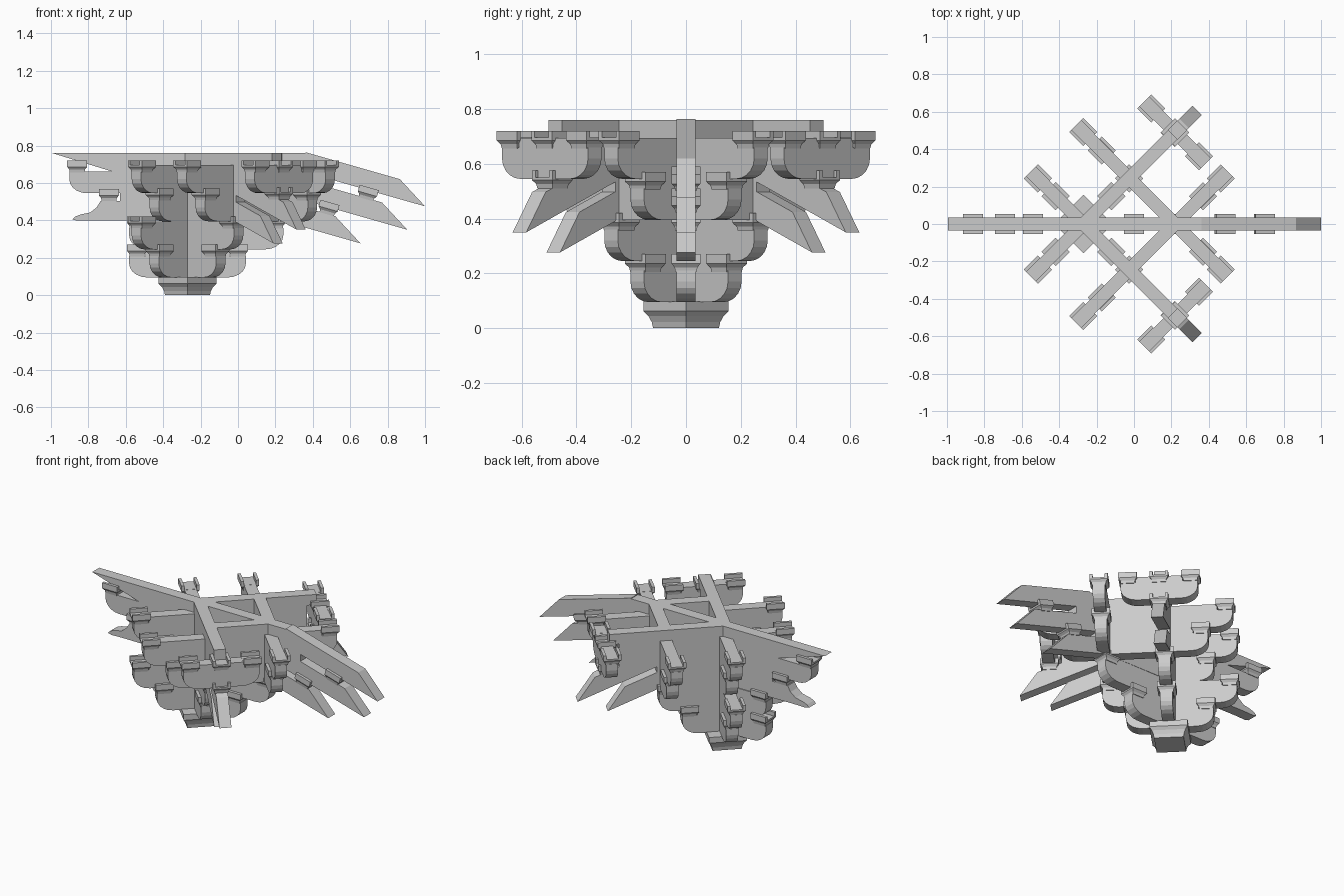
import bpy, bmesh, math
from mathutils import Matrix, Vector

if "Cube" in bpy.data.objects:
    bpy.data.objects.remove(bpy.data.objects["Cube"])

W = 0.07                      # timber thickness
BASES = [0.095, 0.245, 0.395, 0.545, 0.695]   # underside of each tier
SEAT = 0.115                  # height of a block seat above its tier
D = math.pi / 4
P0 = (-0.27, 0.0)


def frame(origin, ang, z=0.0):
    return Matrix.Translation((origin[0], origin[1], z)) @ Matrix.Rotation(ang, 4, 'Z')


def finish(name, bm, mat):
    bmesh.ops.recalc_face_normals(bm, faces=bm.faces)
    me = bpy.data.meshes.new(name)
    bm.to_mesh(me)
    bm.free()
    ob = bpy.data.objects.new(name, me)
    ob.matrix_world = mat
    bpy.context.collection.objects.link(ob)
    return ob


def prism(name, poly, origin=(0, 0), ang=0.0, width=W):
    """Extrude an (s, z) outline across the timber thickness."""
    bm = bmesh.new()
    f = bm.faces.new([bm.verts.new((s, -width / 2, z)) for s, z in poly])
    r = bmesh.ops.extrude_face_region(bm, geom=[f])
    vs = [v for v in r['geom'] if isinstance(v, bmesh.types.BMVert)]
    bmesh.ops.translate(bm, verts=vs, vec=(0, width, 0))
    return finish(name, bm, frame(origin, ang))


def square_loft(bm, rings):
    """Stack of square rings given as (half width, z)."""
    loops = [[bm.verts.new((sx * h, sy * h, z)) for sx, sy in
              ((-1, -1), (1, -1), (1, 1), (-1, 1))] for h, z in rings]
    for a, b in zip(loops, loops[1:]):
        for i in range(4):
            bm.faces.new((a[i], a[(i + 1) % 4], b[(i + 1) % 4], b[i]))
    bm.faces.new(loops[0][::-1])
    bm.faces.new(loops[-1])


def block(name, origin, ang, s, z, tilt=0.0):
    """Small bearing block: flared foot and two ears beside a channel."""
    bm = bmesh.new()
    square_loft(bm, [(0.039, -0.004), (0.042, 0.012), (0.053, 0.026), (0.053, 0.036)])
    for side in (-1, 1):
        m = Matrix.Translation((0, side * 0.0442, 0.048)) @ Matrix.Diagonal((0.106, 0.0176, 0.026, 1))
        bmesh.ops.create_cube(bm, size=1, matrix=m)
    mat = frame(origin, ang) @ Matrix.Translation((s, 0, z)) @ Matrix.Rotation(tilt, 4, 'Y')
    finish(name, bm, mat)


def arm_end(sb, base, sign):
    """Outline points of a curved arm tip, from underside to top."""
    end, rx, rz = sb + 0.042, 0.095, 0.075
    pts = [(end - rx + rx * math.sin(a), base + rz - rz * math.cos(a))
           for a in [i * math.pi / 10 for i in range(6)]]
    pts += [(end, base + SEAT), (sb - 0.045, base + SEAT), (sb - 0.045, base + 0.15)]
    return [(sign * s, z) for s, z in pts]


def arm(name, origin, ang, back, front, tier):
    """Bracket arm; each end is a block position, or a plain cut if given as ('cut', s)."""
    base = BASES[tier]
    poly = []
    for val, sign in ((front, 1), (back, -1)):
        if isinstance(val, tuple):
            pts = [(sign * val[1], base), (sign * val[1], base + 0.15)]
        else:
            pts = arm_end(val, base, sign)
            block(name + "_block", origin, ang, sign * val, base + SEAT)
        poly += pts if sign == 1 else pts[::-1]
    prism(name, poly, origin, ang)


def slant(name, origin, ang, tip, zt, slope, cut, start):
    """Sloping lever beam with an angled nose."""
    h, top_s = 0.107, tip - cut
    zb = lambda s: zt + (tip - s) * slope
    prism(name, [(start, zb(start)), (tip, zt), (top_s, zb(top_s) + h), (start, zb(start) + h)],
          origin, ang)


# Base block, set cornerwise
bm = bmesh.new()
k = 1 / math.sqrt(2)
square_loft(bm, [(h * k, z) for h, z in ((0.12, 0), (0.125, 0.022), (0.137, 0.044),
                                         (0.156, 0.062), (0.156, 0.098))])
finish("base_block", bm, frame(P0, D))

# Central arms along x
arm("centre_arm_low", P0, 0, 0.27, 0.27, 0)
arm("centre_arm_second", P0, 0, 0.27, 0.47, 1)
prism("centre_arm_third", [(-0.885, 0.405), (-0.86, 0.398), (-0.79, 0.40), (0.30, 0.395), (0.30, 0.545),
      (-0.63, 0.545), (-0.63, 0.503), (-0.735, 0.503), (-0.755, 0.47), (-0.79, 0.442), (-0.84, 0.432),
      (-0.87, 0.42)])
block("centre_third_block", (0, 0), 0, -0.69, 0.507)
tip = [p for p in arm_end(0.86, BASES[3], -1)][:7]
prism("centre_arm_fourth", [(0.46, 0.545)] + tip + [(-0.62, 0.66), (-0.62, 0.695), (0.46, 0.695)])
block("centre_fourth_block", (0, 0), 0, -0.86, 0.66)
prism("centre_top_beam", [(-0.995, 0.76), (-0.63, 0.648), (0.50, 0.648), (0.52, 0.715), (0.36, 0.76)])

# Central sloping levers and the tilted blocks between them
SL = 0.285
slant("centre_lever_top", (0, 0), 0, 1.0, 0.475, SL, 0.135, 0.36)
slant("centre_lever_middle", (0, 0), 0, 0.905, 0.35, SL, 0.135, 0.15)
slant("centre_lever_low", (0, 0), 0, 0.655, 0.277, SL, 0.135, -0.2)
for s, z in ((0.685, 0.517), (0.475, 0.437)):
    block("centre_lever_block", (0, 0), 0, s, z, math.atan(SL))

# Diagonal assemblies, mirrored about y = 0
for m in (1, -1):
    d = D * m
    # wall arms through the base
    arm("wall_arm_low", P0, d, 0.21, 0.21, 0)
    arm("wall_arm_second", P0, d, 0.345, 0.345, 1)
    arm("wall_arm_third", P0, d, 0.21, ('cut', 0.40), 2)
    arm("wall_arm_fourth", P0, d, 0.345, ('cut', 0.62), 3)
    prism("wall_top_beam", [(0, 0.695), (0.675, 0.695), (0.675, 0.76), (0, 0.76)], P0, d)
    # wall levers
    slant("wall_lever_upper", P0, d, 0.86, 0.35, 0.40, 0.10, 0.2)
    slant("wall_lever_lower", P0, d, 0.685, 0.277, 0.40, 0.10, 0.2)
    block("wall_lever_block", P0, d, 0.69, 0.515)
    # parallel outer arms, running across the wall arms
    P1 = (0.22, 0.0)
    arm("outer_arm_third", P1, -d, 0.555, 0.21, 2)
    arm("outer_arm_fourth", P1, -d, 0.695, 0.345, 3)
    prism("outer_top_beam", [(-0.345, 0.695), (0, 0.695), (0, 0.76), (-0.345, 0.76)], P1, -d)
    # short end arm carried by the lever
    P2 = (0.22, 0.49 * m)
    arm("end_arm", P2, -d, 0.18, 0.18, 3)
    block("end_arm_middle_block", P2, d, 0.0, 0.66)
